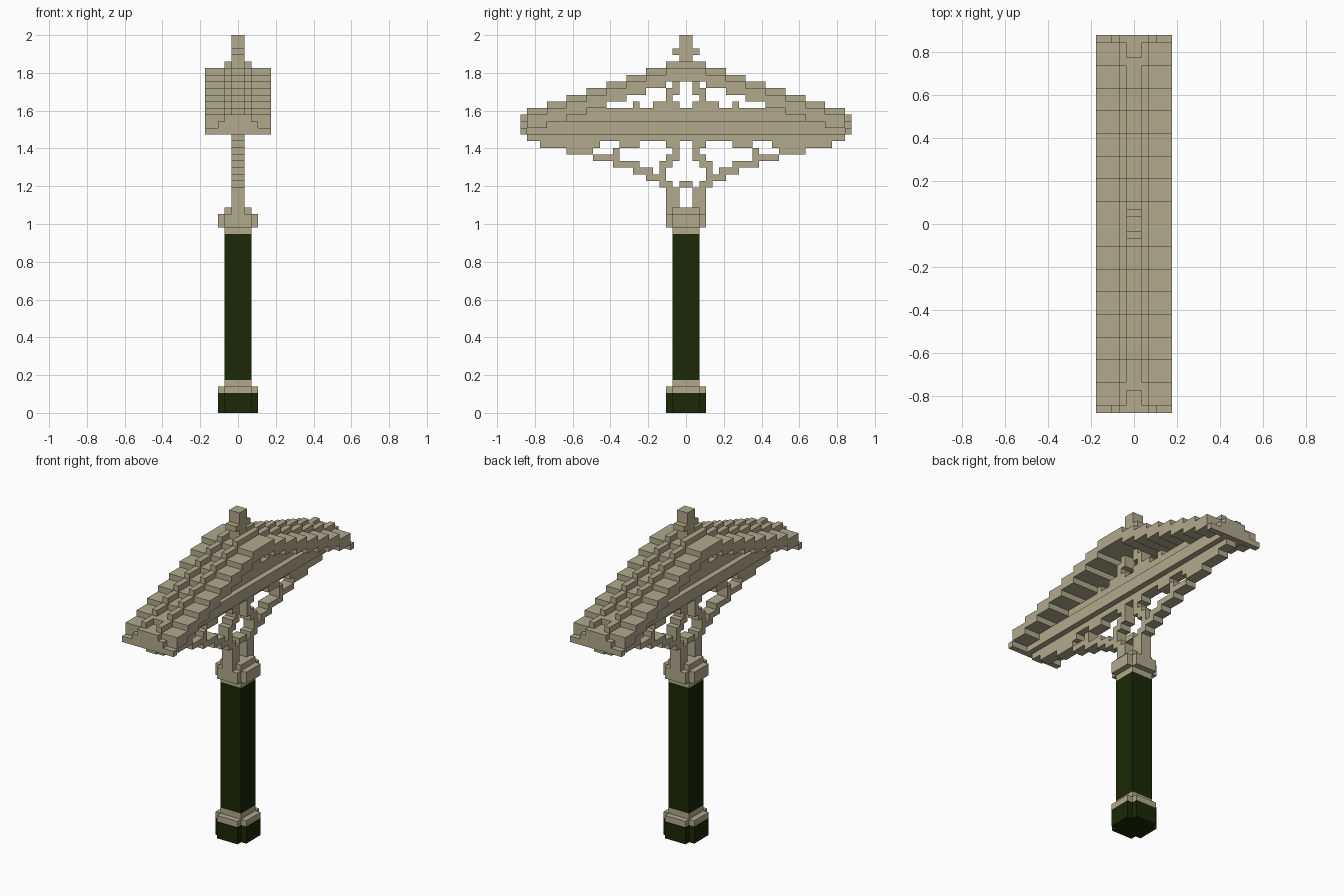
import bpy, bmesh

if "Cube" in bpy.data.objects:
    bpy.data.objects.remove(bpy.data.objects["Cube"])

V = 2 / 57  # block size


def material(name, rgb):
    m = bpy.data.materials.new(name)
    m.diffuse_color = (*rgb, 1)
    m.use_nodes = True
    m.node_tree.nodes["Principled BSDF"].inputs["Base Color"].default_value = m.diffuse_color
    return m


STONE = material("weathered_beige", (0.44, 0.40, 0.265))
GREEN = material("dark_green", (0.011, 0.021, 0.002))


def build(name, boxes, mat):
    """Boxes are (x0, x1, y0, y1, z0, z1) in block units."""
    bm = bmesh.new()
    for x0, x1, y0, y1, z0, z1 in boxes:
        vs = bmesh.ops.create_cube(bm, size=1)["verts"]
        for v in vs:
            v.co.x = (x1 if v.co.x > 0 else x0) * V
            v.co.y = (y1 if v.co.y > 0 else y0) * V
            v.co.z = (z1 if v.co.z > 0 else z0) * V
    me = bpy.data.meshes.new(name)
    bm.to_mesh(me)
    bm.free()
    me.materials.append(mat)
    ob = bpy.data.objects.new(name, me)
    bpy.context.collection.objects.link(ob)
    return ob


def centred(hx, hy, z0, z1):
    return (-hx, hx, -hy, hy, z0, z1)


def cross(z0, z1):
    """Square ring with notched corners."""
    return [centred(3, 2, z0, z1), centred(2, 3, z0, z1)]


def both(x0, x1, y0, y1, z0, z1):
    """A box and its copy on the opposite y side."""
    return [(x0, x1, y0, y1, z0, z1), (x0, x1, -y1, -y0, z0, z1)]


def four(x0, x1, y0, y1, z0, z1):
    """A box mirrored in x and y."""
    return both(x0, x1, y0, y1, z0, z1) + both(-x1, -x0, y0, y1, z0, z1)


def strips(rows):
    """Thin fretwork from (y0, y1, z0, z1), mirrored in y."""
    out = []
    for r in rows:
        out += both(-1, 1, *r)
    return out


# Post with foot and collars
build("foot", cross(0, 3), GREEN)
build("foot_trim", cross(3, 4) + [centred(2, 2, 4, 5)], STONE)
build("post", [centred(2, 2, 5, 27)], GREEN)
build("capital", [centred(2, 2, 27, 28)] + cross(28, 30)
      + [centred(1, 3, 30, 31), centred(2, 2, 30, 31)], STONE)

# Curved brackets below the beam
build("lower_brackets", strips([
    (1, 3, 31, 33), (1, 2, 33, 34), (0, 1, 34, 35), (2, 4, 34, 35), (1, 3, 33, 34),
    (3, 6, 35, 36), (5, 8, 36, 37), (7, 11, 37, 38), (10, 14, 38, 39),
    (14, 18, 39, 40), (10, 11, 39, 40), (7, 10, 40, 41),
    (3, 4, 35, 38), (2, 3, 37, 39), (1, 2, 38, 41), (2, 3, 40, 41),
    (13, 22, 40, 41)]), STONE)

# Horizontal beam
build("beam", [centred(1, 24, 41, 42), centred(2, 25, 42, 44),
               centred(1, 22, 44, 46)], STONE)

# Fretwork between beam and roof
build("upper_brackets", strips([
    (1, 2, 46, 47), (2, 5, 46, 47), (2, 3, 47, 49), (1, 2, 48, 51),
    (7, 8, 46, 47), (0, 3, 50, 52)]), STONE)

# Stepped roof: grooved ridge strip with lower slopes on both sides
ridge, groove, slopes = [], [], []
for k in range(8):
    a, b, top = 3 * k, 3 * k + 3, 53 - k
    ridge += four(1, 2, a, b, top - 3, top)
    groove += both(-1, 1, a, b, top - 3, top - 1)
    slopes += four(2, 5, a, b, top - 3, top - 1)
build("roof_ridges", ridge, STONE)
build("roof_groove", groove, STONE)
build("roof_slopes", slopes, STONE)

# End plates of the roof
build("roof_ends", both(-2, 2, 24, 25, 42, 45) + four(2, 3, 24, 25, 42, 44)
      + four(3, 5, 24, 25, 42, 43), STONE)

# Finial
build("finial", [centred(1, 1, 52, 54), centred(1, 2, 54, 55),
                 centred(1, 1, 55, 57)], STONE)
